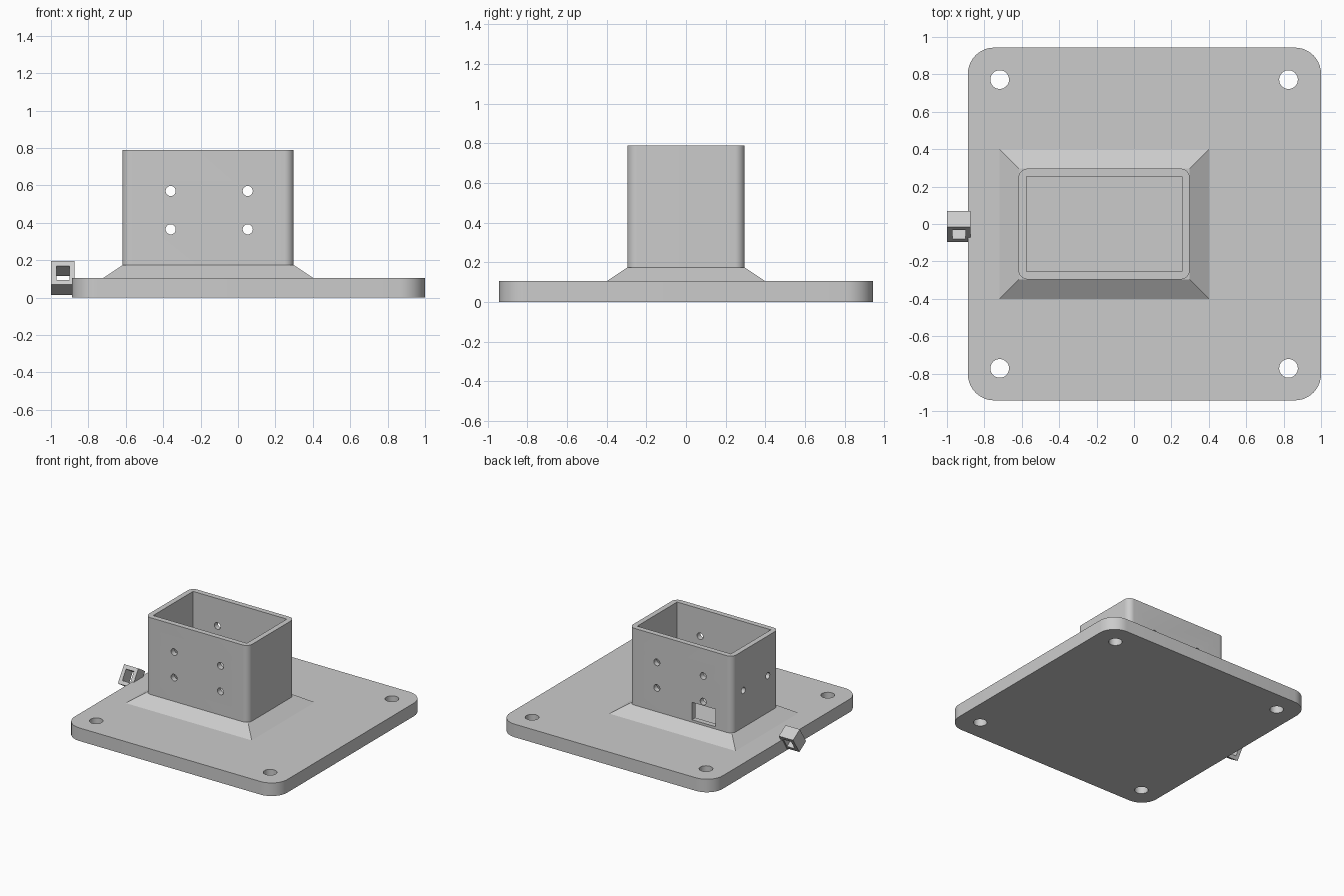
import bpy
import bmesh
import math
from mathutils import Matrix, Vector

if "Cube" in bpy.data.objects:
    bpy.data.objects.remove(bpy.data.objects["Cube"], do_unlink=True)

# Single plain material
grey = bpy.data.materials.new("light_grey")
grey.use_nodes = True
colour = (0.6, 0.6, 0.6, 1)
grey.diffuse_color = colour
grey.node_tree.nodes["Principled BSDF"].inputs["Base Color"].default_value = colour


def finish(bm, name):
    mesh = bpy.data.meshes.new(name)
    bm.to_mesh(mesh)
    bm.free()
    mesh.materials.append(grey)
    obj = bpy.data.objects.new(name, mesh)
    bpy.context.collection.objects.link(obj)
    return obj


def box(name, low, high, radius=0, top_inset=0):
    """Box between two corners, with rounded upright edges or a tapered top."""
    low, high = Vector(low), Vector(high)
    size, centre = high - low, (low + high) / 2
    bm = bmesh.new()
    bmesh.ops.create_cube(bm, size=1)
    for v in bm.verts:
        inset = top_inset if v.co.z > 0 else 0
        v.co = Vector((v.co.x * (size.x - 2 * inset),
                       v.co.y * (size.y - 2 * inset), v.co.z * size.z)) + centre
    if radius:
        upright = [e for e in bm.edges
                   if abs(e.verts[0].co.z - e.verts[1].co.z) > size.z / 2]
        bmesh.ops.bevel(bm, geom=upright, offset=radius, segments=10,
                        profile=0.5, affect='EDGES')
    return finish(bm, name)


def rod(centre, radius, length, axis):
    """Round cutter along the given axis."""
    turn = Vector((0, 0, 1)).rotation_difference(Vector(axis)).to_matrix().to_4x4()
    bm = bmesh.new()
    bmesh.ops.create_cone(bm, cap_ends=True, segments=32, radius1=radius,
                          radius2=radius, depth=length,
                          matrix=Matrix.Translation(centre) @ turn)
    return finish(bm, "cutter")


def cut(obj, cutters):
    """Subtract every cutter, then remove it."""
    bpy.context.view_layer.objects.active = obj
    for cutter in cutters:
        cutter.hide_render = True
        mod = obj.modifiers.new("cut", 'BOOLEAN')
        mod.operation = 'DIFFERENCE'
        mod.solver = 'EXACT'
        mod.object = cutter
        bpy.ops.object.modifier_apply(modifier=mod.name)
        bpy.data.objects.remove(cutter, do_unlink=True)


def smooth(obj):
    bpy.ops.object.select_all(action='DESELECT')
    obj.select_set(True)
    bpy.context.view_layer.objects.active = obj
    bpy.ops.object.shade_smooth_by_angle(angle=math.radians(30))


# Base plate with four bolt holes
plate = box("base_plate", (-0.888, -0.943, 0), (1, 0.943, 0.105), radius=0.14)
cut(plate, [rod((x, y, 0.05), 0.05, 0.4, (0, 0, 1))
            for x in (-0.718, 0.826) for y in (-0.772, 0.772)])
smooth(plate)

# Sloped collar, whose top is the floor of the socket
box("sloped_collar", (-0.72, -0.4, 0.105), (0.402, 0.4, 0.174), top_inset=0.104)

# Socket: a rounded tube with sharp inner corners
socket = box("socket", (-0.618, -0.296, 0.174), (0.298, 0.296, 0.79), radius=0.05)
cavity = box("cutter", (-0.576, -0.253, 0), (0.256, 0.253, 1))
screws = [rod((x, 0, z), 0.027, 1, (0, 1, 0))
          for x in (-0.36, 0.052) for z in (0.365, 0.57)]
side_screws = [rod((-0.6, y, 0.47), 0.025, 0.2, (1, 0, 0)) for y in (-0.155, 0.155)]
window = box("cutter", (-0.47, 0.2, 0.193), (-0.26, 0.4, 0.333))
cut(socket, [cavity] + screws + side_screws + [window])
smooth(socket)

# Tilted cable loop on the plate edge
loop = box("cable_loop", (-0.0635, -0.051, -0.074), (0.0635, 0.051, 0.074))
cut(loop, [box("cutter", (-0.035, -0.1, -0.044), (0.035, 0.1, 0.044))])
loop.data.transform(Matrix.Translation((-0.9365, -0.0125, 0.105))
                    @ Matrix.Rotation(math.radians(-32.6), 4, 'X'))
